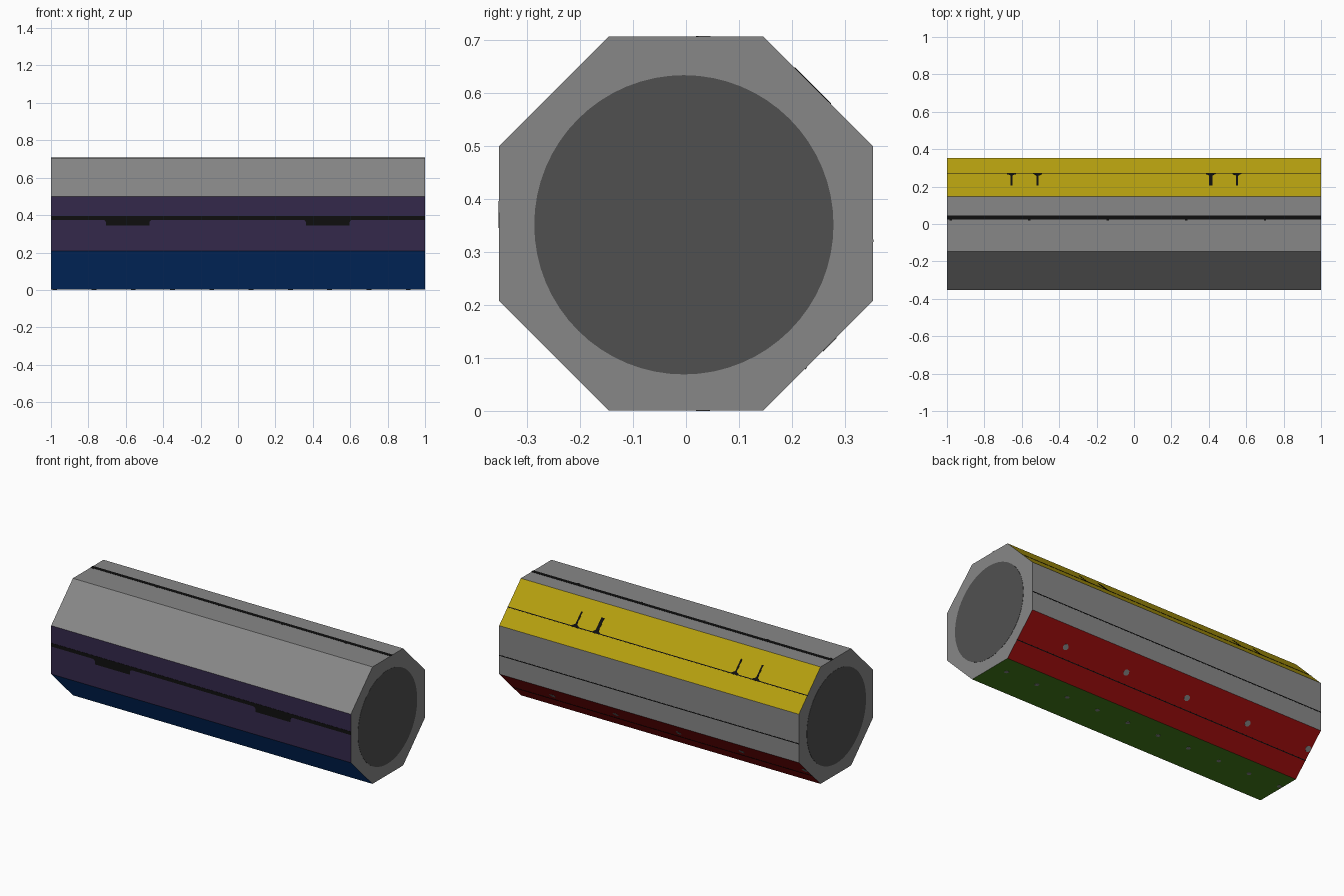
import bpy, bmesh, math
from mathutils import Vector

if "Cube" in bpy.data.objects:
    bpy.data.objects.remove(bpy.data.objects["Cube"])

AP = 0.3535          # distance from axis to each flat side
CZ = 0.3535          # axis height
T = 0.0012           # thickness of the painted plates


def lin(c):
    c /= 255
    return c / 12.92 if c <= 0.04045 else ((c + 0.055) / 1.055) ** 2.4


def material(name, r, g, b):
    m = bpy.data.materials.new(name)
    m.diffuse_color = (lin(r), lin(g), lin(b), 1)
    m.use_nodes = True
    m.node_tree.nodes["Principled BSDF"].inputs["Base Color"].default_value = m.diffuse_color
    return m


GREY = material("grey", 135, 135, 135)
DARK = material("dark_grey", 80, 80, 80)
PURPLE = material("purple", 52, 40, 75)
BLUE = material("blue", 12, 75, 165)
GREEN = material("green", 70, 127, 27)
RED = material("red", 160, 14, 14)
YELLOW = material("yellow", 181, 159, 15)
BLACK = material("black", 15, 15, 15)


def finish(name, bm, mats):
    bmesh.ops.recalc_face_normals(bm, faces=bm.faces)
    me = bpy.data.meshes.new(name)
    bm.to_mesh(me)
    bm.free()
    for m in mats:
        me.materials.append(m)
    ob = bpy.data.objects.new(name, me)
    bpy.context.collection.objects.link(ob)
    return ob


def extrude(bm, points, offset):
    f = bm.faces.new([bm.verts.new(p) for p in points])
    new = bmesh.ops.extrude_face_region(bm, geom=[f])["geom"]
    verts = [v for v in new if isinstance(v, bmesh.types.BMVert)]
    bmesh.ops.translate(bm, verts=verts, vec=offset)


def plates(name, side, shapes, mat):
    """Thin plates on the side facing `side` degrees; shapes are (x, v) outlines."""
    a = math.radians(side)
    n = Vector((0, math.cos(a), math.sin(a)))
    t = Vector((0, -math.sin(a), math.cos(a)))
    base = Vector((0, 0, CZ)) + n * (AP - T)
    bm = bmesh.new()
    for s in shapes:
        extrude(bm, [base + Vector((x, 0, 0)) + t * v for x, v in s], n * T)
    return finish(name, bm, [mat])


def rect(x0, x1, v0, v1):
    return [(x0, v0), (x1, v0), (x1, v1), (x0, v1)]


def dot(x, v, r, n=8):
    return [(x + r * math.cos(2 * math.pi * i / n), v + r * math.sin(2 * math.pi * i / n))
            for i in range(n)]


# Eight-sided body, one colour per side chosen from the side's direction
R = (AP - T) / math.cos(math.pi / 8)
bm = bmesh.new()
ring = [Vector((-1 + T, R * math.cos(math.pi * (i + 0.5) / 4),
                CZ + R * math.sin(math.pi * (i + 0.5) / 4))) for i in range(8)]
extrude(bm, ring, Vector((2 - 2 * T, 0, 0)))
bmesh.ops.recalc_face_normals(bm, faces=bm.faces)
bm.normal_update()
side_colour = {1: 1, 4: 2, 5: 3, 6: 4, 7: 5}   # multiples of 45 degrees
for f in bm.faces:
    if abs(f.normal.x) < 0.5:
        k = round(math.atan2(f.normal.z, f.normal.y) / (math.pi / 4)) % 8
        f.material_index = side_colour.get(k, 0)
finish("body", bm, [GREY, YELLOW, PURPLE, BLUE, GREEN, RED])

# Round dark discs on both ends
for name, x in (("right_end_disc", 1 - T), ("left_end_disc", -1)):
    bm = bmesh.new()
    extrude(bm, [(x, -0.004 + 0.282 * math.cos(2 * math.pi * i / 64),
                  0.351 + 0.282 * math.sin(2 * math.pi * i / 64)) for i in range(64)],
            Vector((T, 0, 0)))
    finish(name, bm, [DARK])

# Front stripe with two hanging tabs (v points down here)
tabs = []
for x in (-0.59, 0.48):
    half = [(0.13, -0.023), (0.122, -0.018), (0.116, -0.008), (0.116, 0.009)]
    tabs.append([(x + d, v) for d, v in half] + [(x - d, v) for d, v in reversed(half)])
plates("front_stripe", 180, [rect(-1, 1, -0.042, -0.021)] + tabs, BLACK)

# Top stripe with small ticks (v = -y)
marks = [0.70 - 0.42 * i for i in range(5)]
plates("top_stripe", 90, [rect(-1, 1, -0.046, -0.024)]
       + [rect(x - 0.006, x + 0.006, -0.025, -0.019) for x in marks], BLACK)

# Back line
plates("back_line", 0, [rect(-1, 1, -0.035, -0.030)], BLACK)

# Yellow side: thin line and four nail-shaped marks
shapes = [rect(-1, 1, -0.033, -0.028)]
for x, w in ((-0.655, 0.005), (-0.515, 0.005), (0.41, 0.010), (0.55, 0.005)):
    shapes.append([(x - 0.026, -0.034), (x + 0.026, -0.034), (x + 0.024, -0.026),
                   (x + w, -0.014), (x + w, 0.063), (x - w, 0.063),
                   (x - w, -0.014), (x - 0.024, -0.026)])
plates("yellow_side_marks", 45, shapes, BLACK)

# Red side: thin line and five grey spots
plates("red_side_line", -45, [rect(-1, 1, -0.036, -0.031)], BLACK)
plates("red_side_spots", -45, [dot(x, 0.03, 0.018) for x in marks], GREY)

# Green underside: ten small grey spots
plates("underside_spots", -90, [dot(0.91 - 0.21 * i, 0.032, 0.013) for i in range(10)], GREY)
